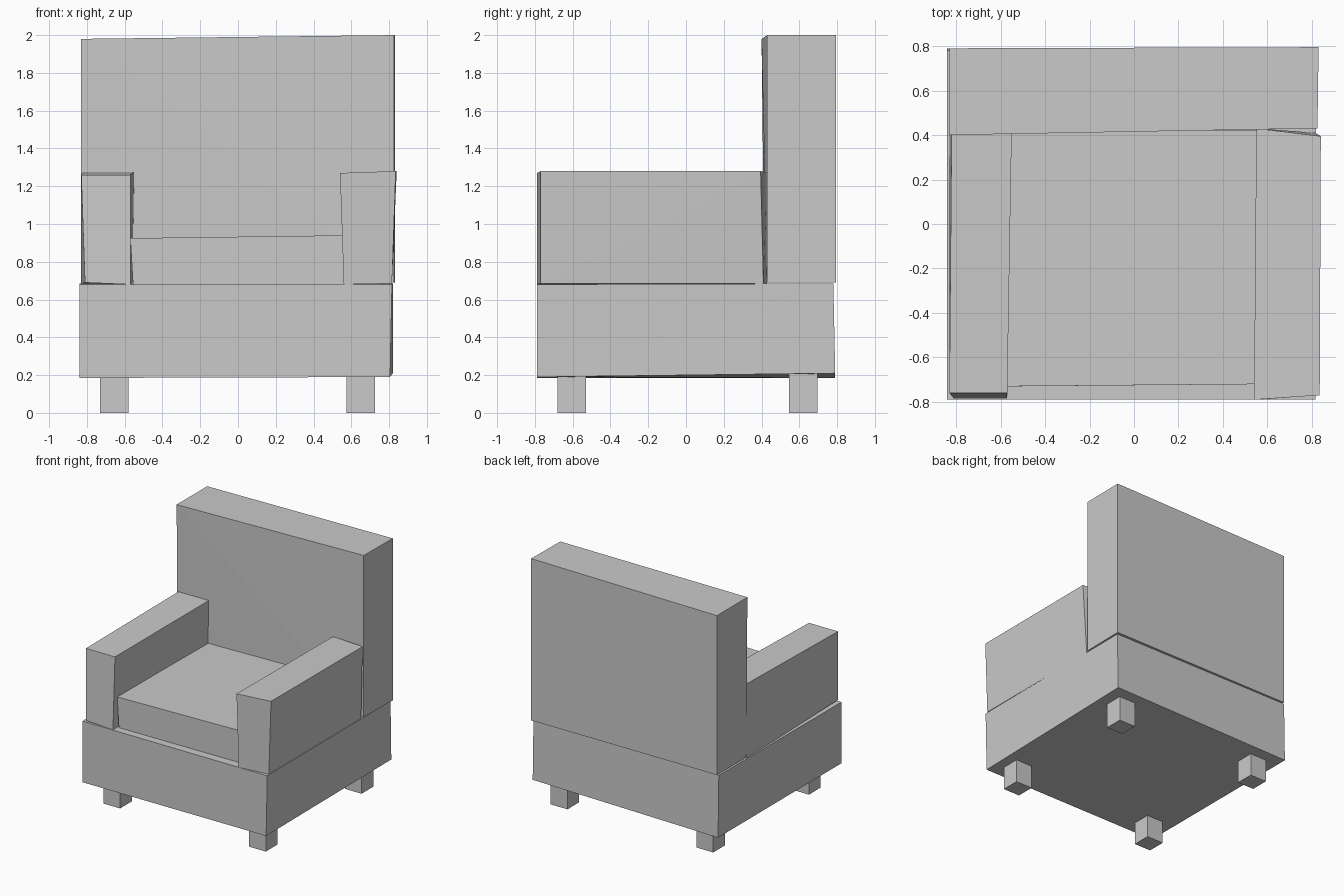
import bpy
import bmesh
from mathutils import Vector

default = bpy.data.objects.get("Cube")
if default:
    bpy.data.objects.remove(default, do_unlink=True)

grey = bpy.data.materials.new("plain grey")
grey.use_nodes = True
COLOUR = (0.59, 0.59, 0.59, 1)
grey.diffuse_color = COLOUR
for node in grey.node_tree.nodes:
    if node.type == "BSDF_PRINCIPLED":
        node.inputs["Base Color"].default_value = COLOUR


def block(name, xs, ys, zs, nudges=None):
    """Flat-faced box; nudges shift every corner that matches all the given side words."""
    bm = bmesh.new()
    bmesh.ops.create_cube(bm, size=2)
    for v in bm.verts:
        sides = {"left" if v.co.x > 0 else "right",
                 "back" if v.co.y > 0 else "front",
                 "top" if v.co.z > 0 else "bottom"}
        corner = Vector((xs["left" in sides], ys["back" in sides], zs["top" in sides]))
        for words, shift in (nudges or {}).items():
            if set(words.split()) <= sides:
                corner += Vector(shift)
        v.co = corner
    # split warped quads so every face stays flat
    warped = [f for f in bm.faces
              if abs((f.verts[3].co - f.verts[0].co).dot(
                  (f.verts[1].co - f.verts[0].co).cross(f.verts[2].co - f.verts[0].co))) > 1e-6]
    bmesh.ops.triangulate(bm, faces=warped)
    bmesh.ops.recalc_face_normals(bm, faces=bm.faces)
    mesh = bpy.data.meshes.new(name)
    bm.to_mesh(mesh)
    bm.free()
    mesh.materials.append(grey)
    obj = bpy.data.objects.new(name, mesh)
    bpy.context.collection.objects.link(obj)
    return obj


# Base under the seat
block("seat_base", (-0.84, 0.82), (-0.79, 0.79), (0.185, 0.68), {
    "left front bottom": (-0.015, 0, 0.005),
    "left back bottom": (0, 0, 0.025),
    "back top": (0, -0.01, 0.005),
    "left front top": (-0.005, 0, 0),
})

# Tall backrest, slightly higher on its left
block("backrest", (-0.83, 0.825), (0.4, 0.79), (0.69, 1.98), {
    "left top": (0, 0, 0.02),
    "left front": (0, 0.03, 0),
    "left back": (0.005, 0.005, 0),
    "right front bottom": (0, 0.015, 0),
})

# Armrests, each a little out of square
block("left_armrest", (0.55, 0.835), (-0.79, 0.41), (0.68, 1.27), {
    "left top": (0, 0, 0.01),
    "left front": (0, 0.02, 0),
    "right back": (0, 0.02, 0),
    "left bottom": (-0.02, 0, 0.005),
    "left back top": (0.005, -0.015, 0),
    "right front top": (-0.01, 0, 0),
    "right bottom": (0.01, 0, 0),
})
block("right_armrest", (-0.83, -0.57), (-0.76, 0.41), (0.68, 1.26), {
    "front bottom": (0, -0.025, 0),
    "right front bottom": (0.02, 0, 0.01),
    "back top": (0.01, 0, 0.015),
    "left back": (0.01, 0, 0),
})

# Seat cushion between the armrests
block("seat_cushion", (-0.555, 0.57), (-0.73, 0.42), (0.67, 0.925), {
    "left top": (0, 0, 0.015),
    "left front": (0, 0.01, 0),
    "right top": (-0.015, 0, 0),
})

# Four square feet
for side, x in (("right", -0.655), ("left", 0.65)):
    for end, y in (("front", -0.605), ("back", 0.62)):
        block(f"{end}_{side}_foot", (x - 0.075, x + 0.075),
              (y - 0.075, y + 0.075), (0, 0.21))
